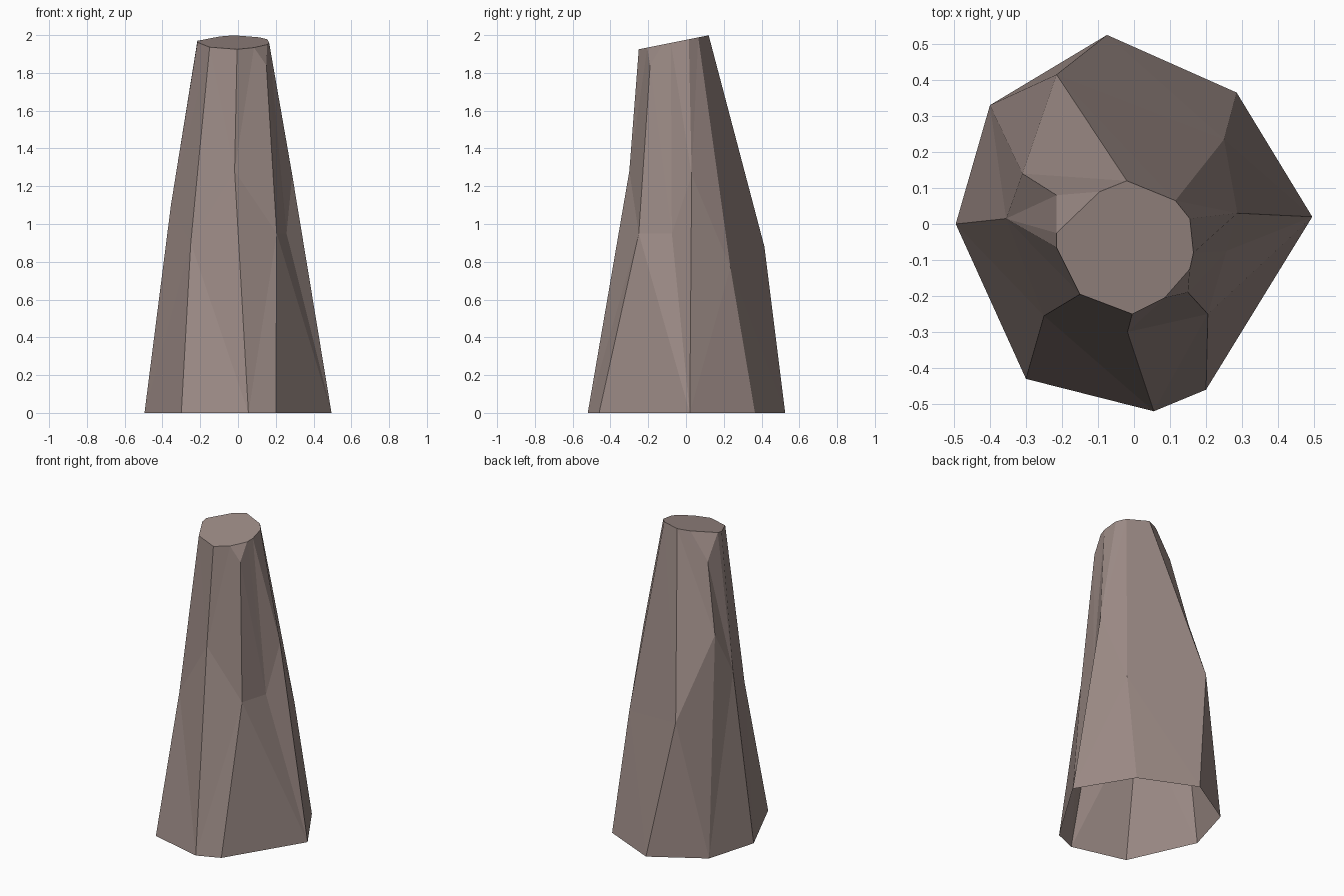
import bpy
import bmesh

cube = bpy.data.objects.get("Cube")
if cube:
    bpy.data.objects.remove(cube, do_unlink=True)

# Single rock colour
stone = bpy.data.materials.new("warm_grey_stone")
stone.use_nodes = True
colour = (0.33, 0.255, 0.235, 1)
stone.diffuse_color = colour
stone.node_tree.nodes["Principled BSDF"].inputs["Base Color"].default_value = colour

# Foot outline, lying on the ground
foot = [(-.075, .525), (.285, .365), (.495, .02), (.2, -.46),
        (.055, -.52), (-.3, -.43), (-.495, 0), (-.4, .33)]
# Rim outline, lying on a slanted cut
rim = [(-.02, .12), (.115, .065), (.155, .015), (.165, -.08), (.155, -.125),
       (.085, -.205), (-.005, -.25), (-.15, -.195), (-.215, -.065),
       (-.215, -.025), (-.095, .09)]
# Chipped corners along the flanks
chips = {"A": (-.215, .415, .88), "B": (-.31, .14, 1.38), "C": (-.355, .015, 1.1),
         "D": (.287, .03, 1.26), "E": (.25, .235, .77), "F": (.205, -.25, .95),
         "G": (.15, -.19, 1.84), "H": (-.018, -.3, 1.28), "I": (-.25, -.255, .9),
         "J": (-.215, .08, 1.82), "K": (.257, -.075, .95)}


def rim_height(y):
    return 1.925 + (y + .25) * .2


bm = bmesh.new()
corner = {}
for name, (x, y) in zip("abcdefgh", foot):
    corner[name] = bm.verts.new((x, y, 0))
for name, (x, y) in zip("mnopqrstuvw", rim):
    corner[name] = bm.verts.new((x, y, rim_height(y)))
for name, point in chips.items():
    corner[name] = bm.verts.new(point)

# Facets named by their corners: back, right, front, left, then the top cut
facets = ("abEA AEnm "
          "bcDE EDon Dpo "
          "cKD cdFK FKG KDpqG "
          "deHF FHG Hsr HrG Grq "
          "eIH efI HIts "
          "fgCI ICut "
          "ghBC hAB haA ABm BJwm Jvw BCuvJ "
          "mnopqrstuvw")
for facet in facets.split():
    bm.faces.new([corner[c] for c in facet])

# Flat triangles on the sides, everything facing outwards
sides = [f for f in bm.faces if len(f.verts) < len(rim)]
bmesh.ops.triangulate(bm, faces=sides)
bmesh.ops.recalc_face_normals(bm, faces=bm.faces[:])
top = max(bm.faces, key=lambda f: len(f.verts))
if top.normal.z < 0:
    bmesh.ops.reverse_faces(bm, faces=bm.faces[:])

mesh = bpy.data.meshes.new("rock_pillar")
bm.to_mesh(mesh)
bm.free()
mesh.materials.append(stone)
pillar = bpy.data.objects.new("rock_pillar", mesh)
bpy.context.collection.objects.link(pillar)
